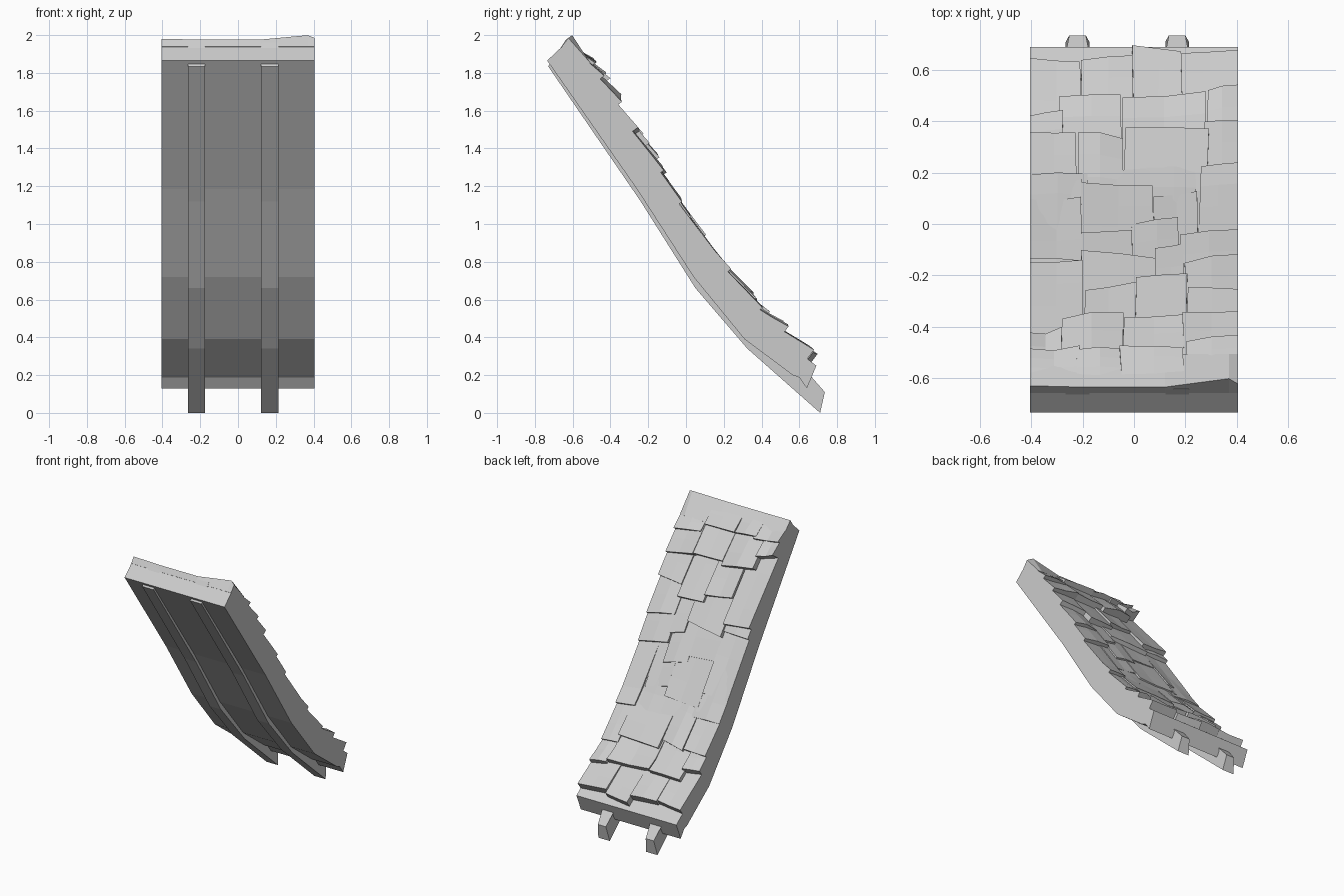
import bpy, bmesh, random
from mathutils import Vector

random.seed(4)
if "Cube" in bpy.data.objects:
    bpy.data.objects.remove(bpy.data.objects["Cube"])

grey = bpy.data.materials.new("plain grey")
grey.use_nodes = True
colour = (0.6, 0.6, 0.6, 1)
grey.diffuse_color = colour
grey.node_tree.nodes["Principled BSDF"].inputs["Base Color"].default_value = colour

HALF = 0.405
# Upper and lower lines of the curved deck as (y, z)
DECK_TOP = [(-.65, 1.945), (-.175, 1.265), (.125, .8), (.36, .5), (.69, .25)]
DECK_LOW = [(-.735, 1.865), (-.26, 1.185), (.04, .72), (.31, .39), (.565, .2), (.6, .187), (.64, .13)]
BEAM_LOW = [(-.73, 1.835), (-.24, 1.12), (.05, .66), (.325, .34), (.71, 0)]
BEAM_TOP = [(-.645, 1.96), (-.175, 1.275), (.1, .79), (.33, .48), (.6, .25), (.665, .19), (.735, .11)]


def finish(name, bm):
    bmesh.ops.recalc_face_normals(bm, faces=bm.faces)
    mesh = bpy.data.meshes.new(name)
    bm.to_mesh(mesh)
    bm.free()
    mesh.materials.append(grey)
    ob = bpy.data.objects.new(name, mesh)
    bpy.context.collection.objects.link(ob)
    return ob


def extrude_profile(name, outline, x0, x1):
    bm = bmesh.new()
    face = bm.faces.new([bm.verts.new((x0, y, z)) for y, z in outline])
    res = bmesh.ops.extrude_face_region(bm, geom=[face])
    verts = [g for g in res["geom"] if isinstance(g, bmesh.types.BMVert)]
    bmesh.ops.translate(bm, vec=(x1 - x0, 0, 0), verts=verts)
    return finish(name, bm)


def on_roof(x, y, lift):
    """Point lifted square off the deck's upper line."""
    i = 0
    while i < len(DECK_TOP) - 2 and y > DECK_TOP[i + 1][0]:
        i += 1
    (ya, za), (yb, zb) = DECK_TOP[i], DECK_TOP[i + 1]
    z = za + (zb - za) * (y - ya) / (yb - ya)
    n = Vector((0, za - zb, yb - ya)).normalized()
    return Vector((x, y, z)) + n * lift


def shingle(bm, x0, x1, lip, length, high):
    """Wedge that follows the roof and thickens to a raised lower lip."""
    end = lip - high * .78
    start = max(end - length, -0.65)
    corner = [random.uniform(-.016, .006) for _ in range(3)]
    slant = random.uniform(-.012, .012)
    skew = random.uniform(-.012, .012)
    rows = 5
    top, low = [], []
    for r in range(rows):
        t = r / (rows - 1)
        lift = .022 + (high - .022) * t
        a, b = [], []
        for c in range(3):
            x = x0 + (x1 - x0) * c / 2
            # Lean the inner side edges so neighbouring shingles part unevenly
            if abs(x) < HALF - .01 and c != 1:
                x += skew * t
            y = start + (end + slant * (c - 1) - start) * t
            a.append(bm.verts.new(on_roof(x, y, lift + corner[c] * t)))
            b.append(bm.verts.new(on_roof(x, y, -.01)))
        top.append(a)
        low.append(b)
    for r in range(rows - 1):
        for c in range(2):
            for g in (top, low):
                bm.faces.new((g[r][c], g[r][c + 1], g[r + 1][c + 1], g[r + 1][c]))
        for c in (0, 2):
            bm.faces.new((top[r][c], top[r + 1][c], low[r + 1][c], low[r][c]))
    for r in (0, rows - 1):
        for c in range(2):
            bm.faces.new((top[r][c], top[r][c + 1], low[r][c + 1], low[r][c]))


# Curved deck and the two beams beneath it
extrude_profile("roof_deck", DECK_LOW + DECK_TOP[::-1], -HALF, HALF)
for side, x in (("right", -.22), ("left", .168)):
    beam = extrude_profile(side + "_beam", BEAM_LOW + BEAM_TOP[::-1], x - .046, x + .046)
    # Narrow the upper corner of the exposed beam end
    for v in beam.data.vertices:
        if v.co.y > .7 and v.co.z > .05:
            v.co.x = x + (v.co.x - x) * .7

# Courses of shingles: lip height, column edges, lip position of each column
courses = [
    (.058, (-HALF, -.2, 0, .19, HALF), (.655, .66, .7, .68)),
    (.08, (-HALF, -.285, -.045, .28, HALF), (.45, .52, .52, .55)),
    (.082, (-HALF, -.22, -.045, .28, HALF), (.36, .355, .38, .41)),
    (.062, (-HALF, -.19, .06, .25, HALF), (.2, .22, .23, .23)),
    (.054, (-HALF, -.2, .08, .25, HALF), (.16, .15, .12, .16)),
    (.056, (-HALF, -.2, 0, .18, HALF), (.1, -.02, .02, -.03)),
    (.062, (-HALF, -.2, .09, .2, HALF), (-.13, -.12, -.08, -.13)),
    (.078, (-HALF, -.2, 0, .2, HALF), (-.15, -.24, -.2, -.25)),
    (.1, (-HALF, -.285, -.045, .2, HALF), (-.42, -.35, -.355, -.34)),
    (.092, (-HALF, -.22, -.045, .2, HALF), (-.485, -.485, -.48, -.44)),
]
for n, (high, edges, lips) in enumerate(courses):
    bm = bmesh.new()
    for x0, x1, lip in zip(edges, edges[1:], lips):
        shingle(bm, x0, x1, lip, .3, high)
    finish("shingle_course_%d" % (n + 1), bm)

# Ridge course with its wavy upper edge
bm = bmesh.new()
xs = (-HALF, -.2, .12, .37, HALF)
grid = []
for x, lift in zip(xs, (.036, .03, .03, .07, .045)):
    grid.append([bm.verts.new(on_roof(x, y, h)) for y, h in
                 ((-.65, -.01), (-.66, lift), (-.56, .065), (-.56, -.01))])
for a, b in zip(grid, grid[1:]):
    for k in range(4):
        bm.faces.new((a[k], a[(k + 1) % 4], b[(k + 1) % 4], b[k]))
bm.faces.new(grid[0])
bm.faces.new(grid[-1])
finish("ridge_course", bm)
